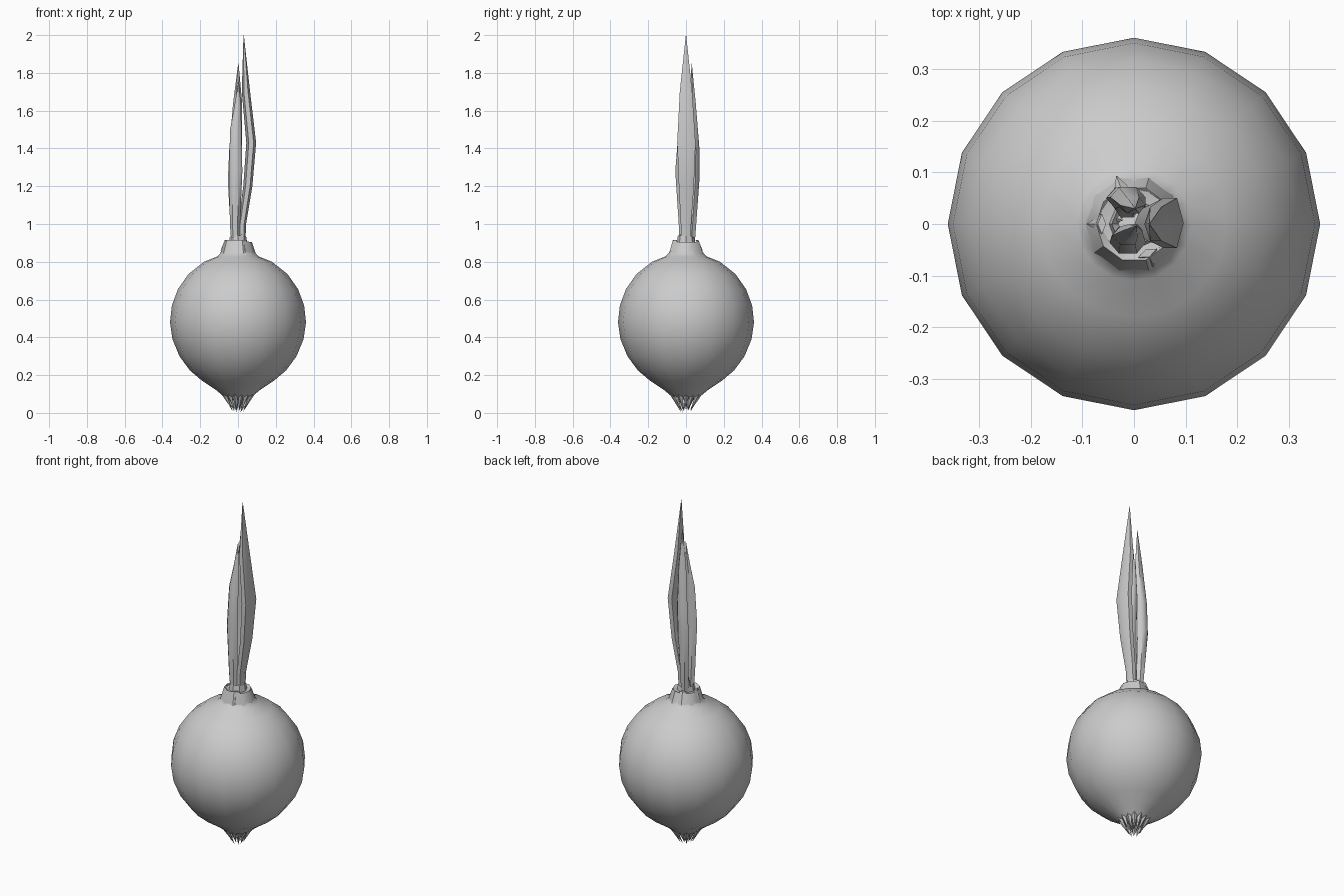
import bpy, math, random
from mathutils import Vector

if "Cube" in bpy.data.objects:
    bpy.data.objects.remove(bpy.data.objects["Cube"])
random.seed(4)

grey = bpy.data.materials.new("plain grey")
grey.diffuse_color = (0.6, 0.6, 0.6, 1)
grey.use_nodes = True
grey.node_tree.nodes["Principled BSDF"].inputs["Base Color"].default_value = grey.diffuse_color

def make(name, verts, faces, angle=60):
    me = bpy.data.meshes.new(name)
    me.from_pydata(verts, [], faces)
    me.materials.append(grey)
    ob = bpy.data.objects.new(name, me)
    bpy.context.collection.objects.link(ob)
    bpy.ops.object.select_all(action='DESELECT')
    ob.select_set(True)
    bpy.context.view_layer.objects.active = ob
    bpy.ops.object.mode_set(mode='EDIT')
    bpy.ops.mesh.select_all(action='SELECT')
    bpy.ops.mesh.normals_make_consistent(inside=False)
    bpy.ops.object.mode_set(mode='OBJECT')
    bpy.ops.object.shade_smooth_by_angle(angle=math.radians(angle))
    return ob

def loft(name, rings, angle=60):
    """Skin a list of equal-sized rings and cap both ends."""
    n = len(rings[0])
    verts = [v for r in rings for v in r]
    faces = [(i*n+k, i*n+(k+1) % n, (i+1)*n+(k+1) % n, (i+1)*n+k)
             for i in range(len(rings)-1) for k in range(n)]
    faces += [tuple(range(n))[::-1], tuple(range(len(verts)-n, len(verts)))]
    return make(name, verts, faces, angle)

def ring(r, z, n=16, cx=0, cy=0, ry=None, rot=0):
    ry = r if ry is None else ry
    c, s = math.cos(rot), math.sin(rot)
    out = []
    for k in range(n):
        a = 2*math.pi*k/n
        x, y = r*math.cos(a), ry*math.sin(a)
        out.append((cx + x*c - y*s, cy + x*s + y*c, z))
    return out

# bulb
profile = [(.05, .07), (.085, .095), (.115, .12), (.19, .17), (.255, .225), (.31, .30),
           (.347, .39), (.36, .48), (.35, .57), (.318, .655), (.262, .735),
           (.18, .80), (.11, .828), (.088, .85), (.068, .905), (.04, .90)]
loft("bulb", [ring(r, z) for r, z in profile])

# papery neck layers, with an uneven rim
def neck(name, n, r0, z0, r1, z1, jag):
    base, top, inner = ring(r0, z0, n), [], []
    for k, (x, y, z) in enumerate(ring(r1, z1, n)):
        z += random.uniform(-jag, jag)
        top.append((x, y, z))
        inner.append((x*.7, y*.7, z-.02))
    loft(name, [base, top, inner], 35)

neck("outer_neck", 10, .1, .825, .073, .91, .008)
neck("inner_neck", 8, .055, .86, .043, .935, .006)

# torn skin flaps hanging from the neck
def spike(name, a, r0, z0, r1, z1, w, t):
    d = Vector((math.cos(a), math.sin(a), 0))
    s = Vector((-d.y, d.x, 0))
    c, tip = d*r0 + Vector((0, 0, z0)), d*r1 + Vector((0, 0, z1))
    make(name, [c+s*w, c-s*w, c+d*t, c-d*t, tip],
         [(0, 2, 4), (2, 1, 4), (1, 3, 4), (3, 0, 4), (0, 3, 1, 2)], 30)

for i, (a, r, z) in enumerate([(110, .1, .845), (-65, .094, .84), (180, .092, .86)]):
    spike(f"skin_flap_{i}", math.radians(a), .062, .915, r, z, .02, .008)
# small upright tufts around the leaf bases
for i in range(5):
    spike(f"neck_tuft_{i}", i*1.26+.3, .035, .9, .022, random.uniform(.96, 1.04), .009, .006)

# roots
for i in range(14):
    a = 2*math.pi*i/14
    spike(f"outer_root_{i}", a, .083, .115, .026+random.uniform(-.006, .008),
          random.uniform(0, .015), .019, .016)
for i in range(7):
    spike(f"inner_root_{i}", 2*math.pi*i/7, .04, .1, .012, .012, .016, .014)

# leaves: each station is z, centre x, centre y, radius x, radius y
leaves = {
    "right_leaf": [(.88, .02, .0, .018, .03), (1.0, .022, .0, .021, .032),
                   (1.2, .052, .002, .024, .046), (1.43, .07, .002, .026, .056),
                   (1.7, .042, .0, .022, .038), (2.0, .03, .0, .001, .001)],
    "back_leaf": [(.88, -.012, .028, .022, .02), (1.0, -.015, .035, .026, .022),
                  (1.23, -.018, .05, .036, .024), (1.4, -.012, .052, .034, .022),
                  (1.64, -.002, .036, .024, .018), (1.85, .002, .03, .001, .001)],
    "front_leaf": [(.88, -.012, -.02, .022, .018), (1.0, -.016, -.022, .027, .019),
                   (1.28, -.012, -.036, .035, .024), (1.5, -.012, -.022, .03, .02),
                   (1.62, -.002, -.012, .018, .013), (1.76, .004, -.004, .001, .001)],
}
for name, st in leaves.items():
    loft(name, [ring(rx, z, 6, cx, cy, ry) for z, cx, cy, rx, ry in st], 50)
